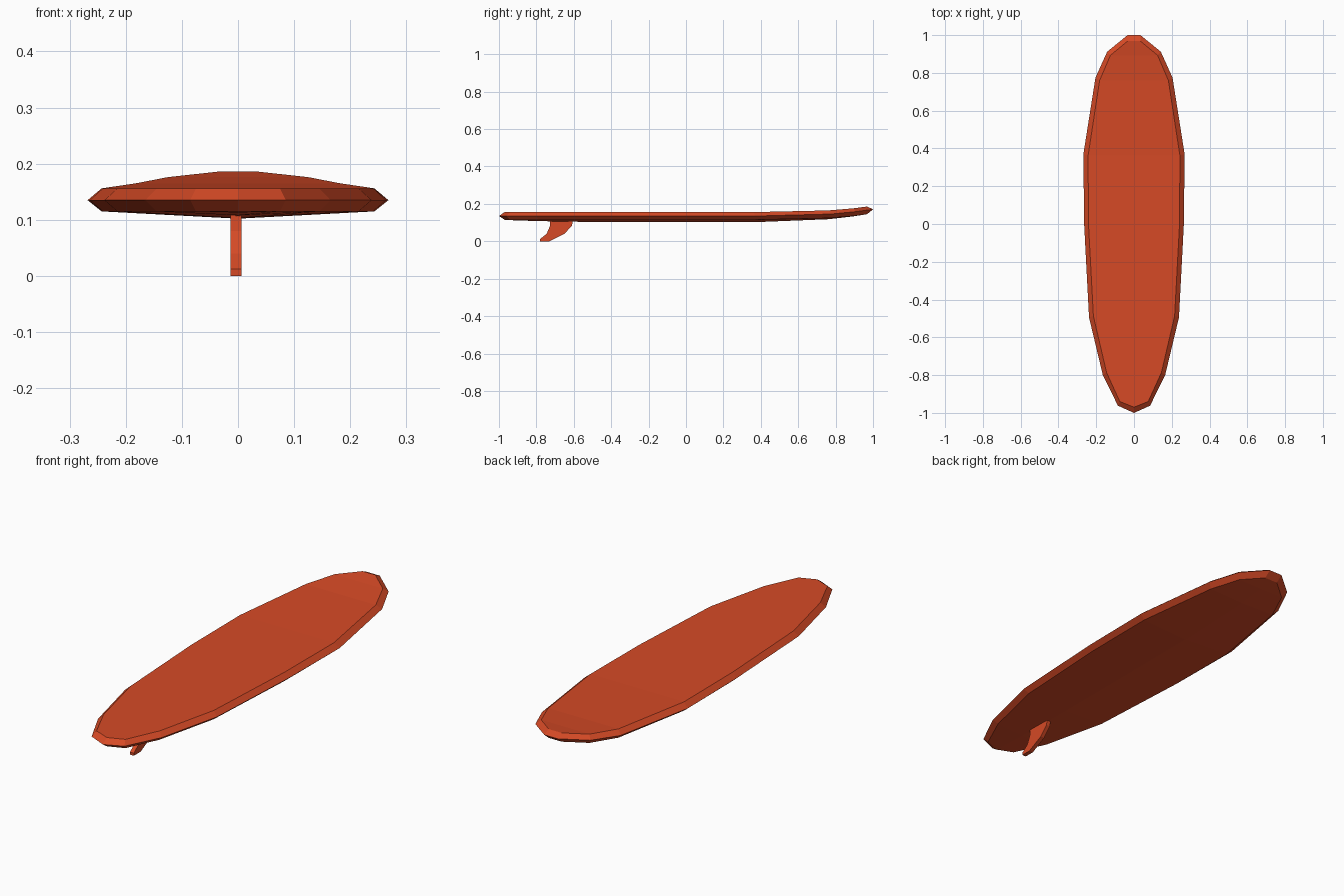
import bpy
import bmesh

cube = bpy.data.objects.get("Cube")
if cube:
    bpy.data.objects.remove(cube, do_unlink=True)

# Single paint colour
paint = bpy.data.materials.new("orange_red")
paint.use_nodes = True
colour = (0.67, 0.068, 0.019, 1)
paint.diffuse_color = colour
paint.node_tree.nodes["Principled BSDF"].inputs["Base Color"].default_value = colour


def finish(name, bm):
    bmesh.ops.remove_doubles(bm, verts=bm.verts, dist=0.0005)
    bmesh.ops.recalc_face_normals(bm, faces=bm.faces)
    mesh = bpy.data.meshes.new(name)
    bm.to_mesh(mesh)
    bm.free()
    mesh.materials.append(paint)
    obj = bpy.data.objects.new(name, mesh)
    bpy.context.collection.objects.link(obj)
    return obj


# Board stations, tail to nose:
# rail half width, rail y, deck half width, deck y, upward curve, keel depth
stations = [
    (0, -1.0, 0, -0.97, 0, 0),
    (0.085, -0.962, 0.075, -0.94, 0, 0.002),
    (0.165, -0.80, 0.145, -0.787, 0, 0.007),
    (0.238, -0.495, 0.215, -0.487, 0, 0.012),
    (0.264, 0, 0.241, 0, 0, 0.013),
    (0.268, 0.37, 0.243, 0.362, 0, 0.013),
    (0.204, 0.775, 0.182, 0.76, 0.009, 0.006),
    (0.142, 0.912, 0.125, 0.893, 0.02, 0.002),
    (0.034, 1.0, 0.034, 0.968, 0.03, 0),
]
RAIL, DECK, BASE = 0.135, 0.156, 0.115


def section(bm, station):
    """One closed cross-section: deck, right rail, underside, left rail."""
    rx, ry, dx, dy, lift, keel = station
    rail_lift = lift * 1.2
    points = [(-dx, dy, DECK + lift), (dx, dy, DECK + lift),
              (rx, ry, RAIL + rail_lift), (dx, dy, BASE + lift),
              (0, dy, BASE + lift - keel),
              (-dx, dy, BASE + lift), (-rx, ry, RAIL + rail_lift)]
    return [bm.verts.new(p) for p in points]


# Board
bm = bmesh.new()
rows = [section(bm, s) for s in stations]
for a, b in zip(rows, rows[1:]):
    for i in range(len(a)):
        j = (i + 1) % len(a)
        bm.faces.new((a[i], a[j], b[j], b[i]))
nose = rows[-1]
bm.faces.new([nose[i] for i in (0, 1, 2, 6)])
bm.faces.new([nose[i] for i in (6, 2, 3, 4, 5)])
finish("board", bm)

# Fin: swept side profile extruded across x
profile = [(-0.605, 0.108), (-0.61, 0.083), (-0.65, 0.04), (-0.73, 0),
           (-0.78, 0), (-0.78, 0.012), (-0.745, 0.04), (-0.728, 0.08),
           (-0.725, 0.114)]
bm = bmesh.new()
side = bm.faces.new([bm.verts.new((-0.0135, y, z)) for y, z in profile])
grown = bmesh.ops.extrude_face_region(bm, geom=[side], use_keep_orig=True)
moved = [g for g in grown["geom"] if isinstance(g, bmesh.types.BMVert)]
bmesh.ops.translate(bm, verts=moved, vec=(0.02, 0, 0))
finish("fin", bm)
